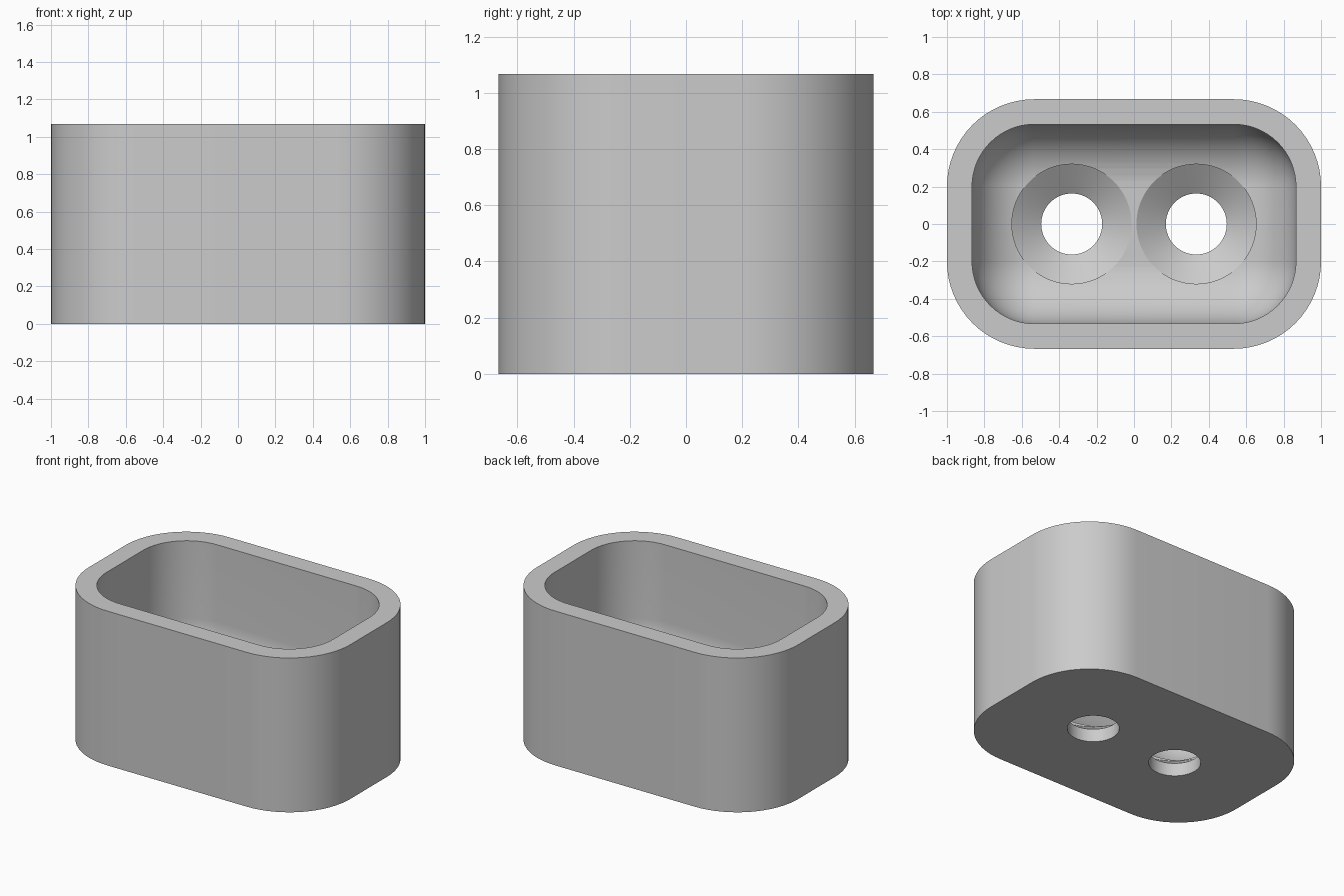
import bpy, bmesh
from math import sin, cos, pi

if "Cube" in bpy.data.objects:
    bpy.data.objects.remove(bpy.data.objects["Cube"], do_unlink=True)

CORNER_X, CORNER_Y = 0.533, 0.2      # centres of the rounded corners
OUTER_R, INNER_R = 0.467, 0.333
HEIGHT, FLOOR = 1.067, 0.2
HOLE_X, HOLE_R, SINK_R = 0.333, 0.163, 0.32
STEPS = 16

grey = bpy.data.materials.new("plain grey")
grey.use_nodes = True
grey.diffuse_color = (0.6, 0.6, 0.6, 1)
grey.node_tree.nodes["Principled BSDF"].inputs["Base Color"].default_value = grey.diffuse_color


def rounded_ring(radius, z):
    """Rounded rectangle around the four corner centres."""
    points = []
    for quarter, (sx, sy) in enumerate([(1, 1), (-1, 1), (-1, -1), (1, -1)]):
        for i in range(STEPS + 1):
            a = (quarter + i / STEPS) * pi / 2
            points.append((sx * CORNER_X + radius * cos(a), sy * CORNER_Y + radius * sin(a), z))
    return points


def circle_ring(x, radius, z, count=64):
    return [(x + radius * cos(2 * pi * i / count), radius * sin(2 * pi * i / count), z)
            for i in range(count)]


def loft(name, rings):
    """Closed solid through a stack of rings, capped at both ends."""
    bm = bmesh.new()
    loops = [[bm.verts.new(p) for p in ring] for ring in rings]
    n = len(loops[0])
    for low, high in zip(loops, loops[1:]):
        for i in range(n):
            j = (i + 1) % n
            bm.faces.new((low[i], low[j], high[j], high[i]))
    bm.faces.new(loops[0][::-1])
    bm.faces.new(loops[-1])
    bmesh.ops.remove_doubles(bm, verts=bm.verts, dist=0.0001)
    bmesh.ops.recalc_face_normals(bm, faces=bm.faces)
    mesh = bpy.data.meshes.new(name)
    bm.to_mesh(mesh)
    bm.free()
    mesh.materials.append(grey)
    obj = bpy.data.objects.new(name, mesh)
    bpy.context.collection.objects.link(obj)
    return obj


# Cup: outer wall, rim, inner wall, then the fillet down to the floor
rings = [rounded_ring(OUTER_R, 0), rounded_ring(OUTER_R, HEIGHT), rounded_ring(INNER_R, HEIGHT)]
for i in range(STEPS + 1):
    a = i / STEPS * pi / 2
    rings.append(rounded_ring(INNER_R * cos(a), FLOOR + INNER_R * (1 - sin(a))))
cup = loft("cup", rings)

# Countersunk screw holes through the floor
bpy.context.view_layer.objects.active = cup
for side in (-1, 1):
    x = side * HOLE_X
    cutter = loft("screw_hole_cutter", [
        circle_ring(x, HOLE_R, -0.1), circle_ring(x, HOLE_R, 0.09),
        circle_ring(x, SINK_R, FLOOR - 0.002), circle_ring(x, SINK_R, 0.6)])
    cutter.hide_render = True
    cut = cup.modifiers.new("screw_hole", 'BOOLEAN')
    cut.operation = 'DIFFERENCE'
    cut.solver = 'EXACT'
    cut.object = cutter
    bpy.ops.object.modifier_apply(modifier=cut.name)
    bpy.data.objects.remove(cutter, do_unlink=True)

bpy.ops.object.select_all(action='DESELECT')
cup.select_set(True)
bpy.ops.object.shade_smooth_by_angle(angle=pi / 7)
